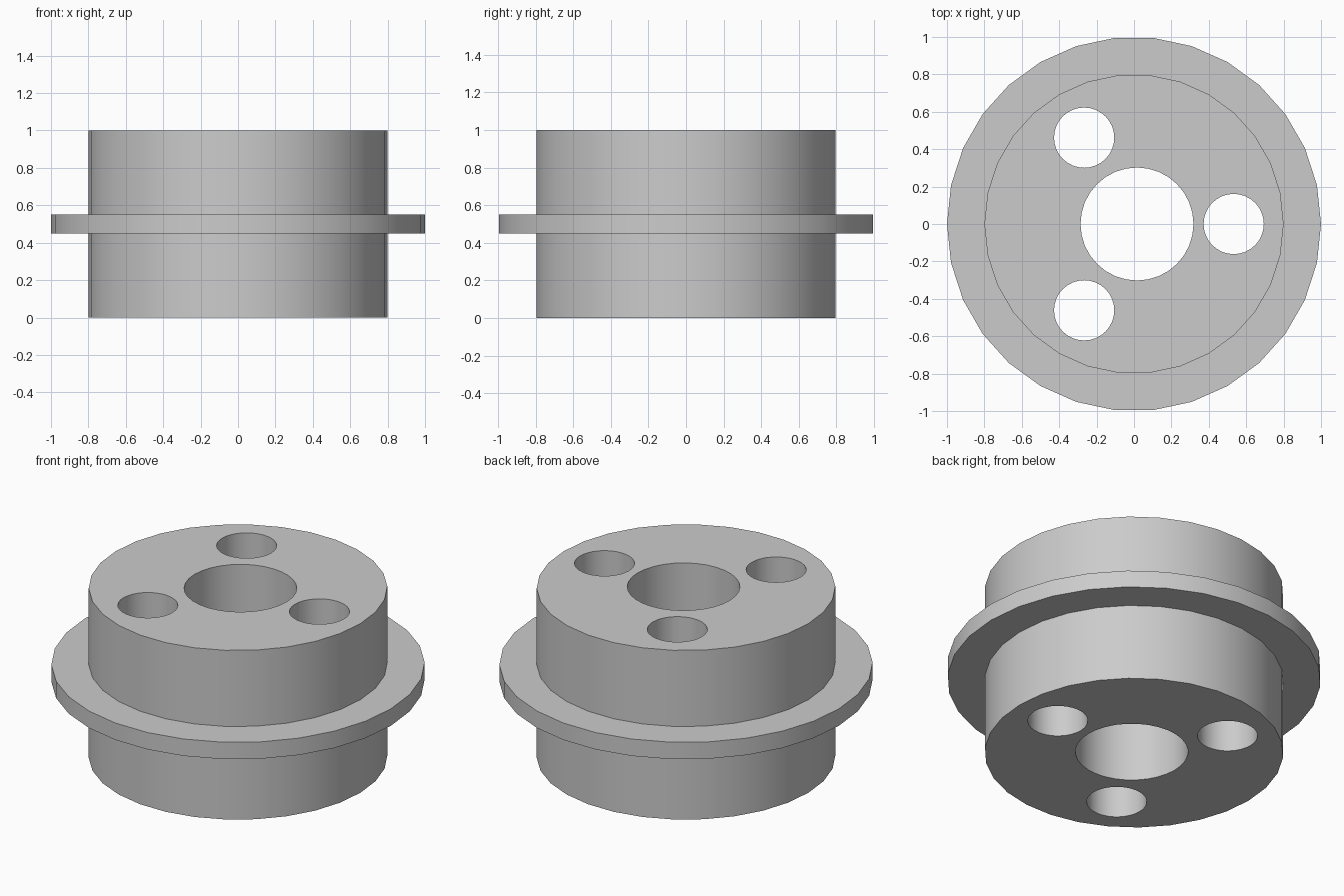
import bpy
import bmesh
from math import cos, sin, pi, radians

cube = bpy.data.objects.get("Cube")
if cube:
    bpy.data.objects.remove(cube, do_unlink=True)

grey = bpy.data.materials.new("plain grey")
grey.use_nodes = True
colour = (0.6, 0.6, 0.6, 1)
grey.diffuse_color = colour
grey.node_tree.nodes["Principled BSDF"].inputs["Base Color"].default_value = colour


def lathe(name, profile, sides, x=0, y=0):
    """Solid of revolution from (radius, height) pairs, bottom to top."""
    bm = bmesh.new()
    rings = [[bm.verts.new((x + r * cos(2 * pi * i / sides),
                            y + r * sin(2 * pi * i / sides), z))
              for i in range(sides)] for r, z in profile]
    for low, high in zip(rings, rings[1:]):
        for i in range(sides):
            j = (i + 1) % sides
            bm.faces.new((low[i], low[j], high[j], high[i]))
    bm.faces.new(rings[0][::-1])
    bm.faces.new(rings[-1])
    mesh = bpy.data.meshes.new(name)
    bm.to_mesh(mesh)
    bm.free()
    mesh.materials.append(grey)
    obj = bpy.data.objects.new(name, mesh)
    bpy.context.collection.objects.link(obj)
    return obj


# Hub with a thin flange around its middle
hub = lathe("flanged_hub", [(0.8, 0), (0.8, 0.45), (1, 0.45),
                            (1, 0.55), (0.8, 0.55), (0.8, 1)], 30)

# Central bore and three bolt holes, cut right through
cutters = [lathe("bore_cutter", [(0.302, -0.2), (0.302, 1.2)], 32, x=0.016)]
for k in range(3):
    a = radians(120 * k)
    cutters.append(lathe("bolt_hole_cutter", [(0.161, -0.2), (0.161, 1.2)], 32,
                         0.533 * cos(a), 0.533 * sin(a)))

bpy.ops.object.select_all(action="DESELECT")
bpy.context.view_layer.objects.active = hub
hub.select_set(True)
for cutter in cutters:
    cutter.hide_render = True
    cut = hub.modifiers.new("hole", "BOOLEAN")
    cut.operation = "DIFFERENCE"
    cut.solver = "EXACT"
    cut.object = cutter
    bpy.ops.object.modifier_apply(modifier=cut.name)
    bpy.data.objects.remove(cutter, do_unlink=True)

bpy.ops.object.shade_smooth_by_angle(angle=radians(30))
